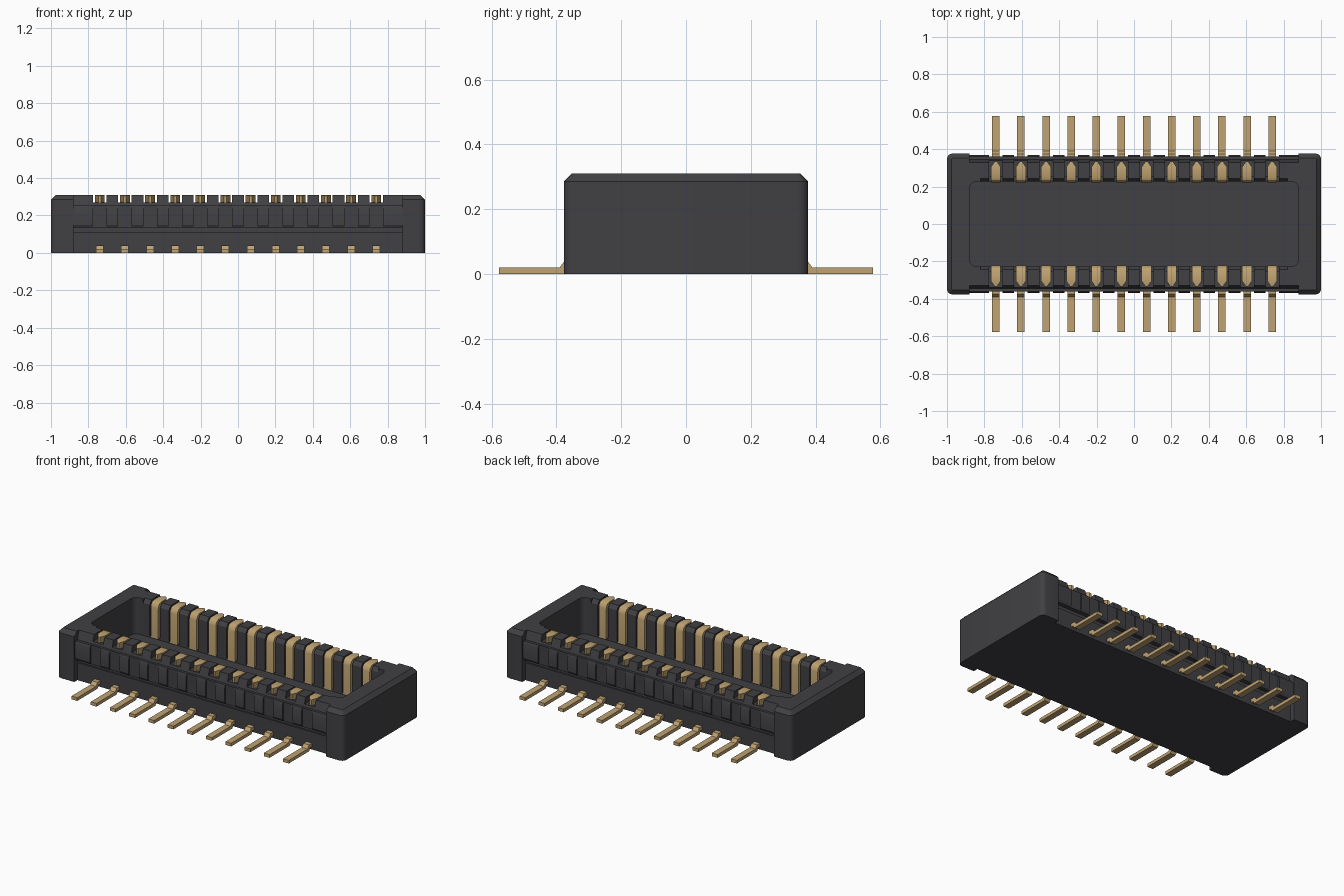
import bpy, bmesh, math

if "Cube" in bpy.data.objects:
    bpy.data.objects.remove(bpy.data.objects["Cube"])

PINS = 12
PITCH = 0.1343
PIN_X = [(i - (PINS - 1) / 2) * PITCH for i in range(PINS)]
END_X = 0.88


def material(name, color):
    m = bpy.data.materials.new(name)
    m.use_nodes = True
    m.diffuse_color = (*color, 1)
    m.node_tree.nodes["Principled BSDF"].inputs["Base Color"].default_value = (*color, 1)
    return m


plastic = material("dark grey plastic", (0.052, 0.052, 0.058))
gold = material("gold metal", (0.53, 0.37, 0.17))


def finish(bm, name, mat=None):
    bmesh.ops.recalc_face_normals(bm, faces=bm.faces)
    mesh = bpy.data.meshes.new(name)
    bm.to_mesh(mesh)
    bm.free()
    obj = bpy.data.objects.new(name, mesh)
    bpy.context.collection.objects.link(obj)
    if mat:
        mesh.materials.append(mat)
    return obj


def prism(bm, profile, x, half, side, taper=None):
    """Extrude a (y, z) profile along x; taper narrows points beyond a given y."""
    rings = []
    for s in (-1, 1):
        ring = []
        for y, z in profile:
            w = half * 0.25 if taper and y > taper else half
            ring.append(bm.verts.new((x + s * w, y * side, z)))
        rings.append(ring)
        bm.faces.new(ring)
    n = len(profile)
    for i in range(n):
        j = (i + 1) % n
        bm.faces.new((rings[0][i], rings[0][j], rings[1][j], rings[1][i]))


def rounded_block(bm, hx, hy, z0, z1, radius, chamfer=0):
    bmesh.ops.create_cube(bm, size=1)
    for v in bm.verts:
        v.co = (v.co.x * 2 * hx, v.co.y * 2 * hy, z1 if v.co.z > 0 else z0)
    upright = [e for e in bm.edges if abs(e.verts[0].co.z - e.verts[1].co.z) > 0.01]
    bmesh.ops.bevel(bm, geom=upright, offset=radius, segments=4, profile=0.5, affect='EDGES')
    if chamfer:
        rim = [e for e in bm.edges if all(v.co.z > z1 - 0.001 for v in e.verts)]
        bmesh.ops.bevel(bm, geom=rim, offset=chamfer, segments=1, affect='EDGES')


def cut(obj, cutter):
    cutter.hide_render = True
    mod = obj.modifiers.new("cut", 'BOOLEAN')
    mod.operation = 'DIFFERENCE'
    mod.solver = 'EXACT'
    mod.object = cutter
    bpy.context.view_layer.objects.active = obj
    bpy.ops.object.modifier_apply(modifier=mod.name)
    bpy.data.objects.remove(cutter)


# Housing block with rounded corners and a chamfered rim
bm = bmesh.new()
rounded_block(bm, 1.0, 0.377, 0, 0.31, 0.03, 0.025)
housing = finish(bm, "housing", plastic)

# Central pocket
bm = bmesh.new()
rounded_block(bm, END_X, 0.226, 0.08, 0.5, 0.035)
cut(housing, finish(bm, "pocket_cutter"))

# Stepped outer faces of the long walls, and their eased inner top edges
step = [(0.45, -0.1), (0.345, -0.1), (0.345, 0.11), (0.335, 0.11), (0.335, 0.135),
        (0.362, 0.135), (0.37, 0.15), (0.37, 0.235), (0.362, 0.255), (0.345, 0.255),
        (0.325, 0.32), (0.325, 0.4), (0.45, 0.4)]
ease = [(0.2, 0.285), (0.226, 0.285), (0.25, 0.32), (0.2, 0.32)]
bm = bmesh.new()
for side in (-1, 1):
    prism(bm, step, 0, END_X, side)
    prism(bm, ease, 0, END_X - 0.06, side)
cut(housing, finish(bm, "wall_cutter"))

# Contact slots through the wall tops with shallow grooves outside
slot = [(0.2, 0.09), (0.25, 0.09), (0.25, 0.27), (0.36, 0.27), (0.36, 0.12),
        (0.42, 0.12), (0.42, 0.4), (0.2, 0.4)]
bm = bmesh.new()
for side in (-1, 1):
    for x in PIN_X:
        prism(bm, slot, x, 0.036, side)
cut(housing, finish(bm, "slot_cutter"))

# Hooked contacts with pointed outer ends, and stepped solder tails
hook = [(0.222, 0.085), (0.222, 0.275), (0.225, 0.29), (0.234, 0.303), (0.25, 0.31),
        (0.305, 0.31), (0.333, 0.305), (0.333, 0.268), (0.305, 0.268), (0.252, 0.268),
        (0.252, 0.085)]
tail = [(0.577, 0), (0.577, 0.02), (0.39, 0.02), (0.375, 0.04), (0.33, 0.04),
        (0.33, 0.018), (0.362, 0.018), (0.374, 0)]
parts = [housing]
for side, label in ((-1, "front"), (1, "back")):
    bm = bmesh.new()
    for x in PIN_X:
        prism(bm, hook, x, 0.026, side, taper=0.32)
    parts.append(finish(bm, label + "_contacts", gold))
    bm = bmesh.new()
    for x in PIN_X:
        prism(bm, tail, x, 0.02, side)
    parts.append(finish(bm, label + "_solder_tails", gold))

# Smooth the rounded corners, keep all other edges crisp
bpy.ops.object.select_all(action='DESELECT')
for p in parts:
    p.select_set(True)
bpy.context.view_layer.objects.active = housing
bpy.ops.object.shade_smooth_by_angle(angle=math.radians(28))
